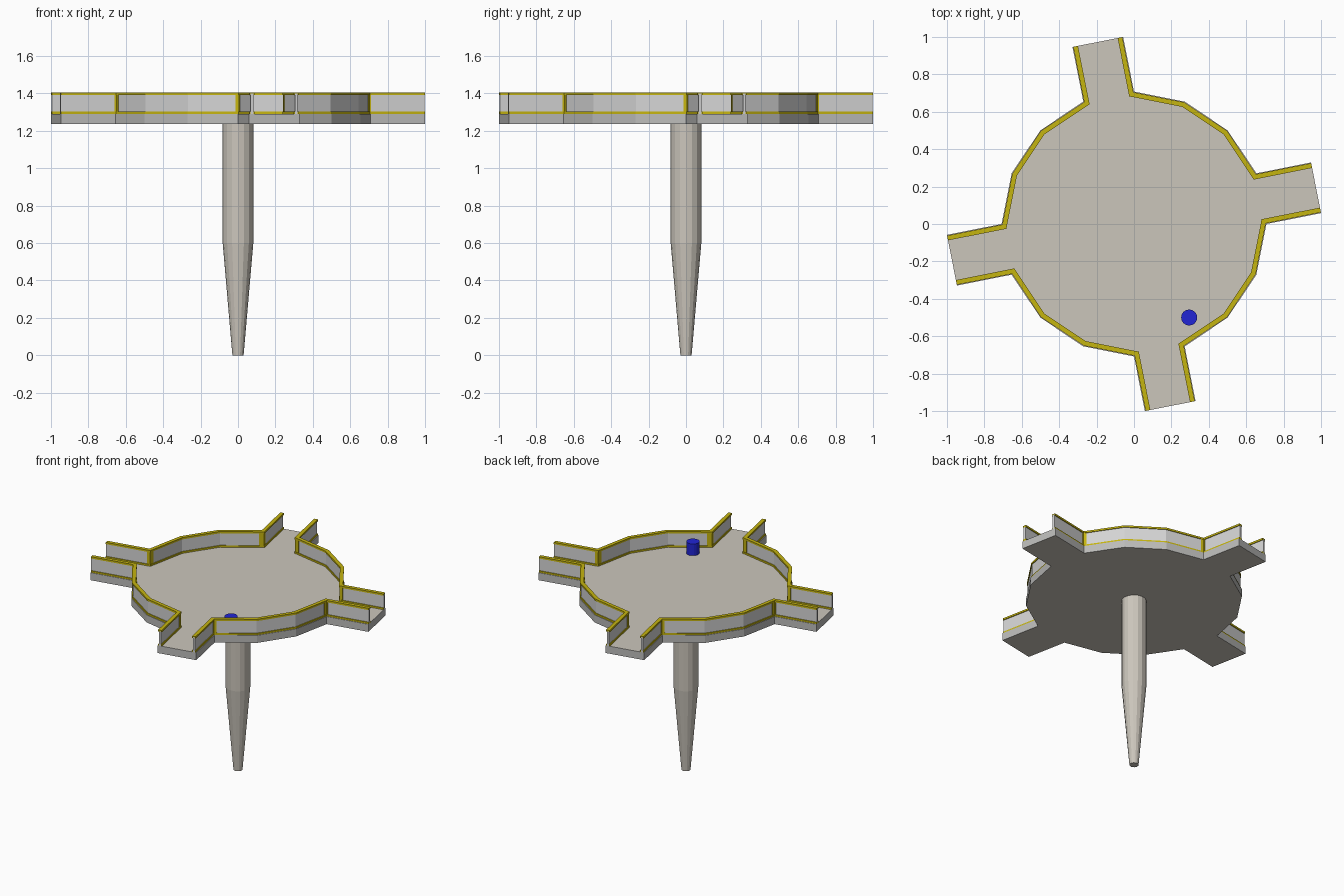
import bpy, bmesh, math
from mathutils import Vector

if "Cube" in bpy.data.objects:
    bpy.data.objects.remove(bpy.data.objects["Cube"])


def mat(name, col):
    m = bpy.data.materials.new(name)
    m.diffuse_color = (*col, 1)
    m.use_nodes = True
    m.node_tree.nodes["Principled BSDF"].inputs["Base Color"].default_value = m.diffuse_color
    return m


STONE = mat("warm_grey", (0.60, 0.565, 0.50))
EDGE = mat("mid_grey", (0.50, 0.50, 0.49))
PANEL = mat("light_grey", (0.66, 0.66, 0.66))
YELLOW = mat("trim_yellow", (0.56, 0.46, 0.005))
BLUE = mat("blue", (0.015, 0.018, 0.66))

R, ARM = 0.708, 0.298          # deck radius and walkway length
Z0, Z1, Z2 = 1.237, 1.291, 1.405  # deck bottom, deck top, railing top


def finish(name, bm, mats):
    bmesh.ops.recalc_face_normals(bm, faces=bm.faces)
    me = bpy.data.meshes.new(name)
    bm.to_mesh(me)
    bm.free()
    ob = bpy.data.objects.new(name, me)
    for m in mats:
        me.materials.append(m)
    bpy.context.collection.objects.link(ob)
    return ob


def polar(r, deg):
    a = math.radians(deg)
    return Vector((r * math.cos(a), r * math.sin(a)))


def offset(path, d):
    """Mitred offset to the left of an open path."""
    out = []
    for i, p in enumerate(path):
        segs = []
        if i > 0:
            segs.append((p - path[i - 1]).normalized())
        if i < len(path) - 1:
            segs.append((path[i + 1] - p).normalized())
        ns = [Vector((-s.y, s.x)) for s in segs]
        n = sum(ns, Vector((0, 0))).normalized()
        out.append(p + n * (d / n.dot(ns[0])))
    return out


def ribbon(bm, path, d0, d1, z0, z1):
    """Wall of rectangular section following a path."""
    a, b = offset(path, d0), offset(path, d1)
    rings = [[bm.verts.new((q.x, q.y, z)) for q, z in
              ((u, z0), (v, z0), (v, z1), (u, z1))] for u, v in zip(a, b)]
    for r, s in zip(rings, rings[1:]):
        for k in range(4):
            bm.faces.new((r[k], r[(k + 1) % 4], s[(k + 1) % 4], s[k]))
    bm.faces.new(rings[0])
    bm.faces.new(rings[-1])


def lathe(name, profile, n, mats, loc=(0, 0)):
    bm = bmesh.new()
    rings = [[bm.verts.new((loc[0] + r * math.cos(2 * math.pi * k / n),
                            loc[1] + r * math.sin(2 * math.pi * k / n), z))
              for k in range(n)] for r, z in profile]
    for a, b in zip(rings, rings[1:]):
        for k in range(n):
            bm.faces.new((a[k], a[(k + 1) % n], b[(k + 1) % n], b[k]))
    bm.faces.new(rings[0])
    bm.faces.new(rings[-1])
    return finish(name, bm, mats)


# Four railing paths: walkway end, three deck edges, next walkway end
paths = []
for q in range(4):
    t = 90 * q
    ring = [polar(R, t + 22.5 * k) for k in range(1, 5)]
    paths.append([ring[0] + polar(ARM, t + 11.25)] + ring
                 + [ring[-1] + polar(ARM, t + 101.25)])

# Deck: sixteen-sided plate with four walkways
bm = bmesh.new()
base = bm.faces.new([bm.verts.new((p.x, p.y, Z0)) for path in paths for p in path])
ext = bmesh.ops.extrude_face_region(bm, geom=[base], use_keep_orig=True)
bmesh.ops.translate(bm, vec=(0, 0, Z1 - Z0),
                    verts=[v for v in ext["geom"] if isinstance(v, bmesh.types.BMVert)])
bm.normal_update()
for f in bm.faces:
    f.material_index = 1 if abs(f.normal.z) < 0.5 else 0
finish("deck", bm, [STONE, EDGE])

# Railing panels
bm = bmesh.new()
for p in paths:
    ribbon(bm, p, 0.010, 0.024, Z1, Z2 - 0.006)
finish("railing_panels", bm, [PANEL])

# Yellow top and bottom rails
for name, z0, z1 in (("bottom_rails", Z1 - 0.002, Z1 + 0.012),
                     ("top_rails", Z2 - 0.013, Z2)):
    bm = bmesh.new()
    for p in paths:
        ribbon(bm, p, 0.004, 0.030, z0, z1)
    finish(name, bm, [YELLOW])

# Yellow posts where the walkways meet the deck
bm = bmesh.new()
for p in paths:
    for i, arm, wall in ((1, 0, 2), (4, 5, 3)):
        a = p[i] + (p[arm] - p[i]).normalized() * 0.004
        w = p[i] + (p[wall] - p[i]).normalized() * 0.014
        ribbon(bm, [a, p[i], w] if i == 1 else [w, p[i], a],
               0.007, 0.027, Z1, Z2 - 0.005)
finish("corner_posts", bm, [YELLOW])

# Support column with tapered foot
lathe("column", [(0.03, 0), (0.082, 0.6), (0.082, Z0 + 0.01)], 16, [STONE])

# Small blue drum standing on the deck
lathe("blue_drum", [(0.043, Z1), (0.043, 1.375)], 16, [BLUE], (0.295, -0.5))
